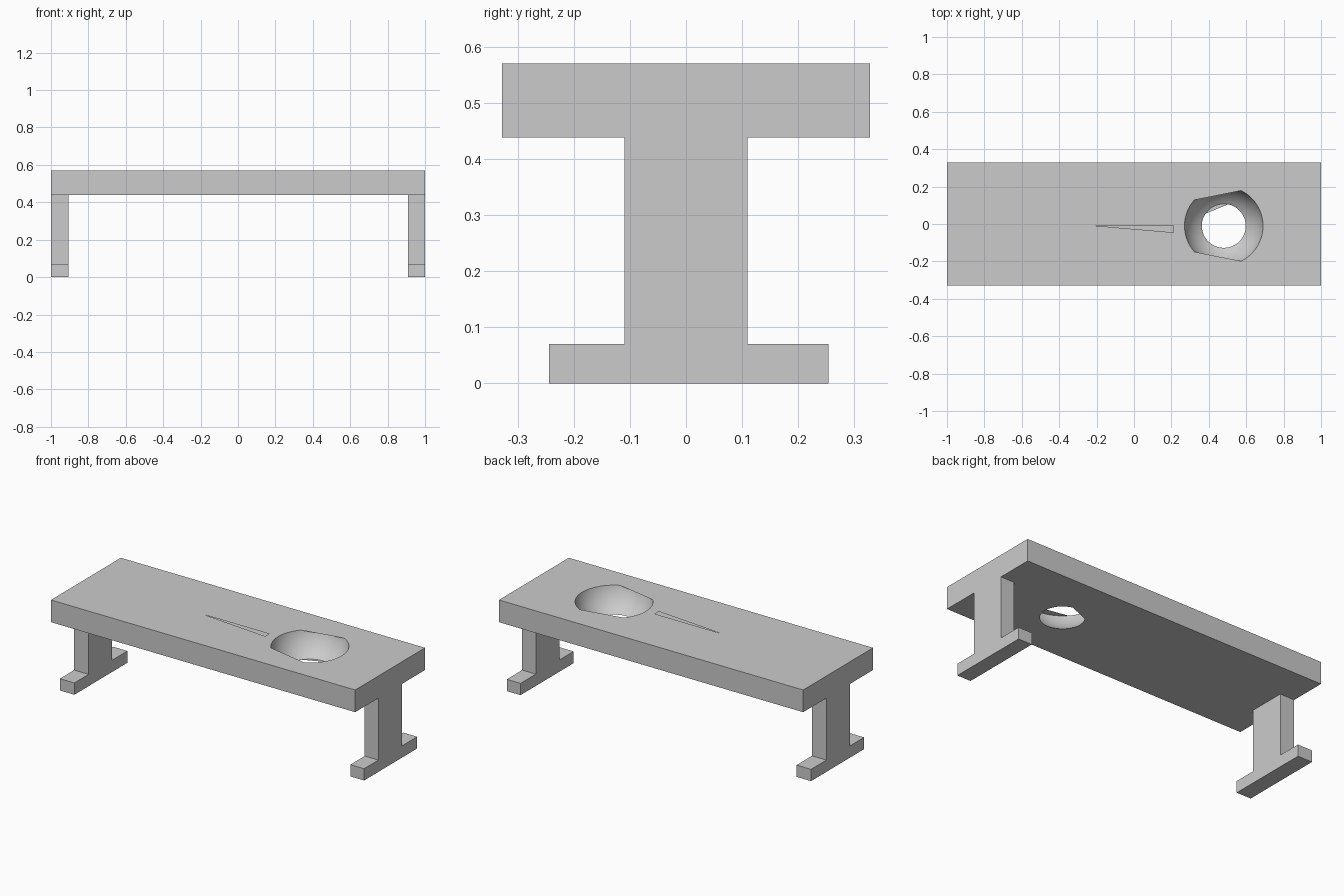
import bpy, bmesh
from math import cos, sin, sqrt, radians
from mathutils import Vector

if "Cube" in bpy.data.objects:
    bpy.data.objects.remove(bpy.data.objects["Cube"])

TOP, BOT, HY = 0.57, 0.438, 0.328
CX, CY = 0.48, -0.01           # bowl centre
SZ, SR = 0.619, 0.2157         # sphere that forms the bowl
N = 96


def finish(bm, name):
    mesh = bpy.data.meshes.new(name)
    bm.to_mesh(mesh)
    bm.free()
    obj = bpy.data.objects.new(name, mesh)
    bpy.context.collection.objects.link(obj)
    return obj


def ring(z, skips=()):
    # circle around the bowl axis; skipped angle ranges become straight chords
    r = sqrt(SR ** 2 - (z - SZ) ** 2)
    angles = [360 * i / N for i in range(N)]
    angles = [a for a in angles if not any(lo < a < hi for lo, hi in skips)]
    return [(CX + r * cos(radians(a)), CY + r * sin(radians(a)), z) for a in angles]


def plate(bm, loops, up):
    # flat face bounded by the first loop with the others as holes
    edges = []
    for pts in loops:
        vs = [bm.verts.new(p) for p in pts]
        edges += [bm.edges.new((vs[i - 1], vs[i])) for i in range(len(vs))]
    res = bmesh.ops.triangle_fill(bm, edges=edges, use_beauty=True,
                                  use_dissolve=False, normal=Vector((0, 0, up)))
    for f in res["geom"]:
        if isinstance(f, bmesh.types.BMFace):
            f.normal_update()
            if f.normal.z * up < 0:
                f.normal_flip()


def rect(z):
    return [(-1, -HY, z), (1, -HY, z), (1, HY, z), (-1, HY, z)]


# seat slab: hollow plates, side walls and the smooth bowl
bm = bmesh.new()
slit = [(-0.22, -0.008, TOP), (0.21, -0.045, TOP), (0.21, -0.008, TOP)]
plate(bm, [rect(TOP), ring(TOP, [(67, 137), (223, 293)]), slit], 1)
plate(bm, [rect(BOT), ring(BOT, [(82, 146)])], -1)
lo, hi = rect(BOT), rect(TOP)
for i in range(4):
    j = (i + 1) % 4
    bm.faces.new([bm.verts.new(p) for p in (lo[i], lo[j], hi[j], hi[i])])
bmesh.ops.remove_doubles(bm, verts=bm.verts, dist=1e-5)
finish(bm, "seat_slab")

# bowl wall
bm = bmesh.new()
STEPS = 12
rings = [[bm.verts.new(p) for p in ring(BOT + (TOP - BOT) * k / STEPS)]
         for k in range(STEPS + 1)]
for a, b in zip(rings, rings[1:]):
    for i in range(N):
        f = bm.faces.new((a[i - 1], b[i - 1], b[i], a[i]))
        f.smooth = True
finish(bm, "bowl_wall")

# legs: inverted T profile extruded along x
profile = [(-0.244, 0), (0.254, 0), (0.254, 0.07), (0.11, 0.07),
           (0.11, BOT), (-0.11, BOT), (-0.11, 0.07), (-0.244, 0.07)]
for name, x0, x1 in (("left_leg", -1, -0.905), ("right_leg", 0.91, 1)):
    bm = bmesh.new()
    face = bm.faces.new([bm.verts.new((x0, y, z)) for y, z in profile])
    ext = bmesh.ops.extrude_face_region(bm, geom=[face], use_keep_orig=True)
    moved = [v for v in ext["geom"] if isinstance(v, bmesh.types.BMVert)]
    bmesh.ops.translate(bm, verts=moved, vec=(x1 - x0, 0, 0))
    bmesh.ops.recalc_face_normals(bm, faces=bm.faces)
    finish(bm, name)
